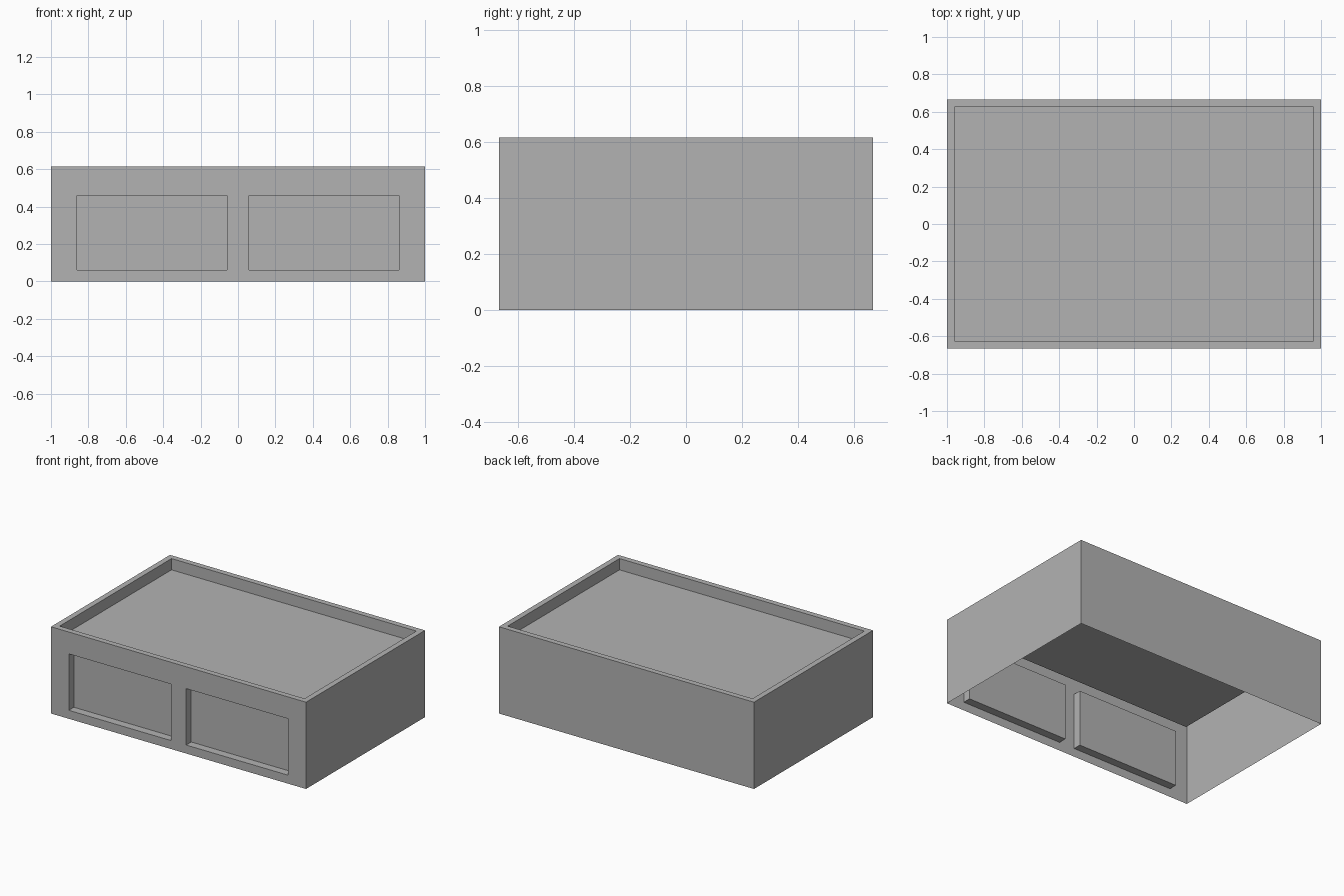
import bpy
import bmesh
from mathutils import Matrix, Vector

W, D, H = 2.0, 1.333, 0.615      # overall size
RIM, TRAY = 0.04, 0.08           # top rim width and tray depth
NICHE = 0.057                    # depth of the front recesses

old = bpy.data.objects.get("Cube")
if old:
    bpy.data.objects.remove(old, do_unlink=True)

grey = bpy.data.materials.new("plain_grey")
grey.use_nodes = True
colour = (0.45, 0.45, 0.45, 1)
grey.diffuse_color = colour
grey.node_tree.nodes["Principled BSDF"].inputs["Base Color"].default_value = colour


def box(name, low, high):
    """Axis-aligned box between two corners."""
    low, high = Vector(low), Vector(high)
    bm = bmesh.new()
    place = Matrix.Translation((low + high) / 2) @ Matrix.Diagonal((*(high - low), 1))
    bmesh.ops.create_cube(bm, size=1, matrix=place)
    mesh = bpy.data.meshes.new(name)
    bm.to_mesh(mesh)
    bm.free()
    mesh.materials.append(grey)
    obj = bpy.data.objects.new(name, mesh)
    bpy.context.collection.objects.link(obj)
    return obj


def cut(body, cutter):
    """Subtract the cutter from the body, then discard it."""
    mod = body.modifiers.new("cut", 'BOOLEAN')
    mod.operation = 'DIFFERENCE'
    mod.solver = 'EXACT'
    mod.object = cutter
    bpy.context.view_layer.objects.active = body
    bpy.ops.object.modifier_apply(modifier=mod.name)
    bpy.data.objects.remove(cutter, do_unlink=True)


# Outer case
case = box("storage_case", (-W / 2, -D / 2, 0), (W / 2, D / 2, H))

# Shallow tray in the top, inside a narrow rim
x, y = W / 2 - RIM, D / 2 - RIM
cut(case, box("tray_cutter", (-x, -y, H - TRAY), (x, y, H + 0.1)))

# Two recessed panels in the front
for left in (-0.86, 0.06):
    cut(case, box("niche_cutter", (left, -D / 2 - 0.1, 0.06),
                  (left + 0.8, -D / 2 + NICHE, 0.46)))

# Open underside: the case is a thin shell
bm = bmesh.new()
bm.from_mesh(case.data)
floor = [f for f in bm.faces if all(v.co.z < 0.001 for v in f.verts)]
bmesh.ops.delete(bm, geom=floor, context='FACES')
bm.to_mesh(case.data)
bm.free()
